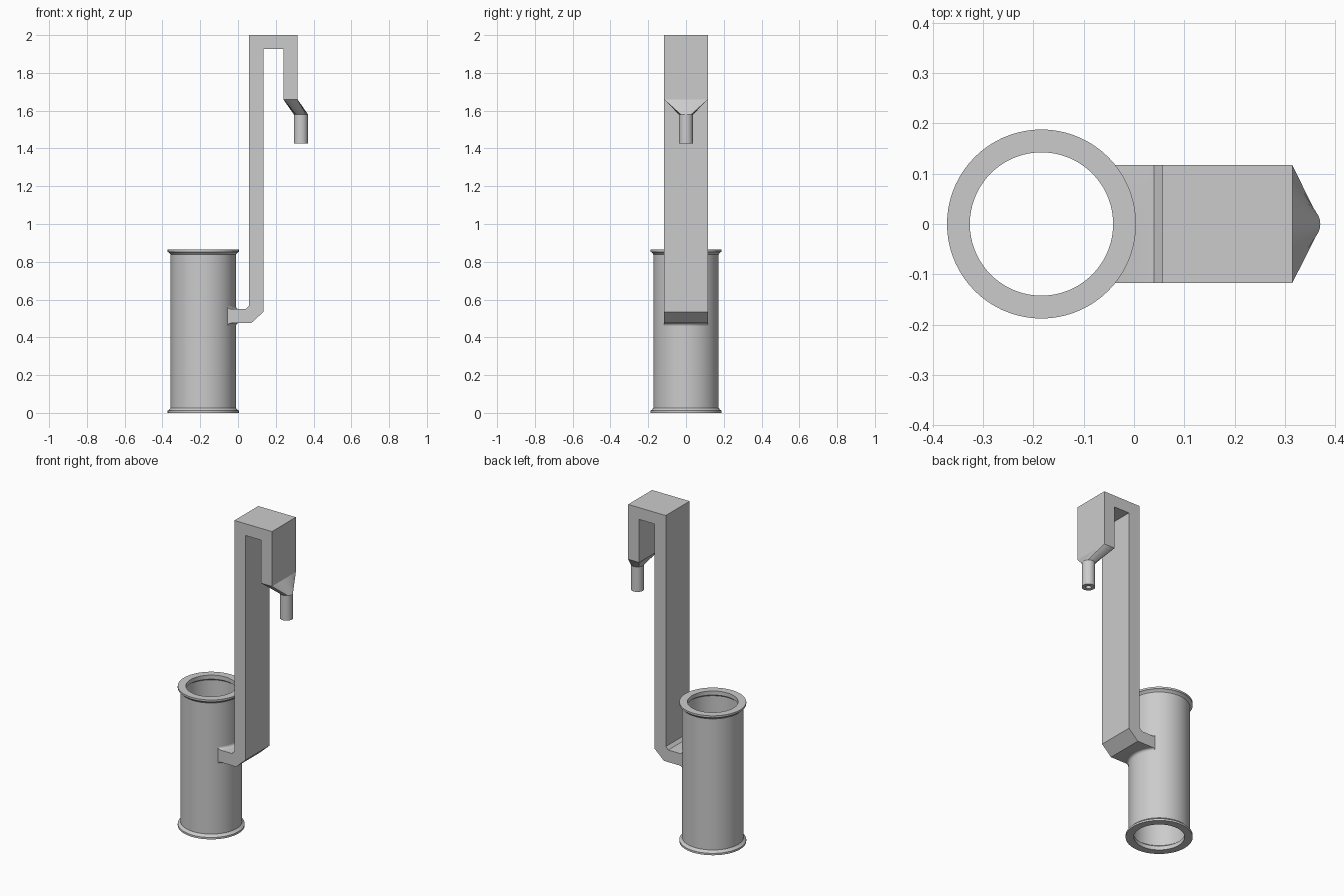
import bpy, bmesh, math

cube = bpy.data.objects.get("Cube")
if cube:
    bpy.data.objects.remove(cube)

grey = bpy.data.materials.new("light_grey")
grey.use_nodes = True
grey.diffuse_color = (0.6, 0.6, 0.6, 1)
grey.node_tree.nodes["Principled BSDF"].inputs["Base Color"].default_value = (0.6, 0.6, 0.6, 1)


def loft(name, rings, closed=False, cap_last=False):
    """Join equal rings of points with quads, optionally back to the first."""
    bm = bmesh.new()
    loops = [[bm.verts.new(p) for p in ring] for ring in rings]
    pairs = list(zip(loops, loops[1:]))
    if closed:
        pairs.append((loops[-1], loops[0]))
    for a, b in pairs:
        for i in range(len(a)):
            j = (i + 1) % len(a)
            bm.faces.new((a[i], a[j], b[j], b[i]))
    if cap_last:
        bm.faces.new(loops[-1])
    bmesh.ops.recalc_face_normals(bm, faces=bm.faces)
    mesh = bpy.data.meshes.new(name)
    bm.to_mesh(mesh)
    bm.free()
    mesh.materials.append(grey)
    obj = bpy.data.objects.new(name, mesh)
    bpy.context.collection.objects.link(obj)
    bpy.ops.object.select_all(action="DESELECT")
    obj.select_set(True)
    bpy.context.view_layer.objects.active = obj
    bpy.ops.object.shade_smooth_by_angle(angle=math.radians(30))
    return obj


def circle(x, r, z, n):
    # starts at -45 degrees so that it lines up with a square's corner
    angles = [math.tau * (i / n - 0.125) for i in range(n)]
    return [(x + r * math.cos(a), r * math.sin(a), z) for a in angles]


# Open tube with a tapered flange and an inner lip at both ends
TUBE_X, TUBE_R, HEIGHT = -0.184, 0.173, 0.865
half = [(0.155, 0.035), (0.1425, 0.025), (0.1425, 0), (0.188, 0),
        (0.188, 0.012), (0.181, 0.016), (TUBE_R, 0.026)]
profile = half + [(r, HEIGHT - z) for r, z in reversed(half)]
loft("tube", [circle(TUBE_X, r, z, 72) for r, z in profile], closed=True)

# Flat hooked arm, with a flared root that wraps the tube
WIDTH, STEPS = 0.117, 16
ys = [WIDTH * (2 * i / STEPS - 1) for i in range(STEPS + 1)]


def section(upper, lower):
    """Ring across the arm; upper and lower give (x, z) for each y."""
    rows = [[(f(y)[0], y, f(y)[1]) for y in ys] for f in (upper, lower)]
    return rows[0] + rows[1][::-1]


def root(offset, flare):
    def edge(z):
        return lambda y: (TUBE_X + math.sqrt((TUBE_R + offset) ** 2 - y * y), z)
    return section(edge(0.55 + flare), edge(0.475 - flare))


def straight(a, b):
    return section(lambda y: a, lambda y: b)


FILLET = 0.015
rings = [root(-0.004, FILLET)]
for i in range(6):
    t = i / 5 * math.pi / 2
    rings.append(root(FILLET * (1 - math.cos(t)), FILLET * (1 - math.sin(t))))
rings += [straight(a, b) for a, b in [
    ((0.04, 0.55), (0.07, 0.475)),
    ((0.057, 0.567), (0.135, 0.535)),
    ((0.057, 2.0), (0.135, 1.927)),
    ((0.315, 2.0), (0.24, 1.927)),
    ((0.315, 1.66), (0.24, 1.66))]]
loft("hooked_arm", rings)

# Nozzle: rectangle blending into a round pipe with a narrow bore
N, PIPE_X, PIPE_R = 48, 0.333, 0.0375
corners = [(0.315, -WIDTH), (0.315, WIDTH), (0.24, WIDTH), (0.24, -WIDTH)]
rectangle = []
for k in range(4):
    (x0, y0), (x1, y1) = corners[k], corners[(k + 1) % 4]
    for i in range(N // 4):
        t = i / (N // 4)
        rectangle.append((x0 + (x1 - x0) * t, y0 + (y1 - y0) * t, 1.66))
pipe = [(PIPE_R, 1.58), (PIPE_R, 1.425), (0.016, 1.425), (0.016, 1.57)]
loft("nozzle", [rectangle] + [circle(PIPE_X, r, z, N) for r, z in pipe], cap_last=True)
